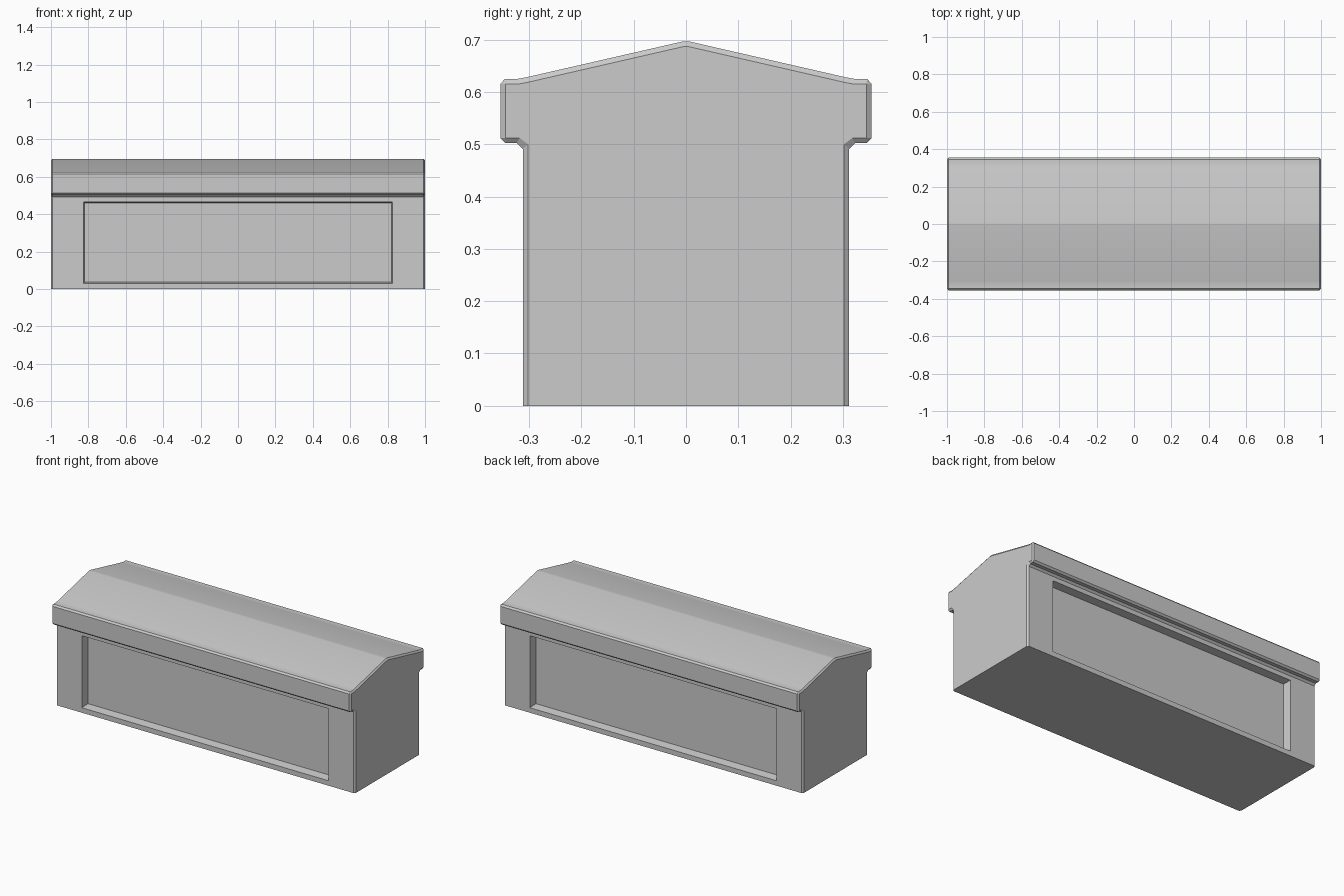
import bpy, bmesh

if "Cube" in bpy.data.objects:
    bpy.data.objects.remove(bpy.data.objects["Cube"])

# Half cross-sections (y, z) from base to ridge: full body and slightly inset end cap
FULL = [(.312, 0), (.312, .491), (.323, .502), (.345, .502), (.355, .512),
        (.355, .615), (.346, .625), (.322, .625), (.305, .628), (.008, .696)]
CAP = [(.302, 0), (.302, .5), (.318, .512), (.345, .512), (.345, .512),
       (.345, .615), (.345, .615), (.320, .615), (.304, .618), (.003, .687)]


def to_object(name, bm):
    bmesh.ops.recalc_face_normals(bm, faces=bm.faces[:])
    mesh = bpy.data.meshes.new(name)
    bm.to_mesh(mesh)
    bm.free()
    obj = bpy.data.objects.new(name, mesh)
    bpy.context.collection.objects.link(obj)
    return obj


def loft(name, rings):
    bm = bmesh.new()
    loops = [[bm.verts.new(p) for p in ring] for ring in rings]
    n = len(loops[0])
    for a, b in zip(loops, loops[1:]):
        for i in range(n):
            j = (i + 1) % n
            bm.faces.new((a[i], a[j], b[j], b[i]))
    bm.faces.new(loops[0])
    bm.faces.new(loops[-1])
    bmesh.ops.remove_doubles(bm, verts=bm.verts[:], dist=1e-5)
    return to_object(name, bm)


def section(x, half):
    return [(x, y, z) for y, z in half] + [(x, -y, z) for y, z in reversed(half)]


# Gabled stone body with overhanging eaves and chamfered ends
body = loft("gabled_body", [section(-1, CAP), section(-.992, FULL),
                            section(.992, FULL), section(1, CAP)])


def panel_ring(y, w, z0, z1):
    return [(-w, y, z0), (w, y, z0), (w, y, z1), (-w, y, z1)]


# Recessed panels on the two long sides
for side in (-1, 1):
    cutter = loft("panel_cutter", [panel_ring(side * .262, .82, .037, .461),
                                   panel_ring(side * .312, .825, .03, .465),
                                   panel_ring(side * .34, .825, .03, .465)])
    cutter.hide_render = True
    mod = body.modifiers.new("panel", 'BOOLEAN')
    mod.operation = 'DIFFERENCE'
    mod.solver = 'EXACT'
    mod.object = cutter
    bpy.context.view_layer.objects.active = body
    bpy.ops.object.modifier_apply(modifier=mod.name)
    bpy.data.objects.remove(cutter)

# Soft roof, crisp corners
bpy.ops.object.select_all(action='DESELECT')
body.select_set(True)
bpy.context.view_layer.objects.active = body
bpy.ops.object.shade_smooth_by_angle(angle=0.4)
